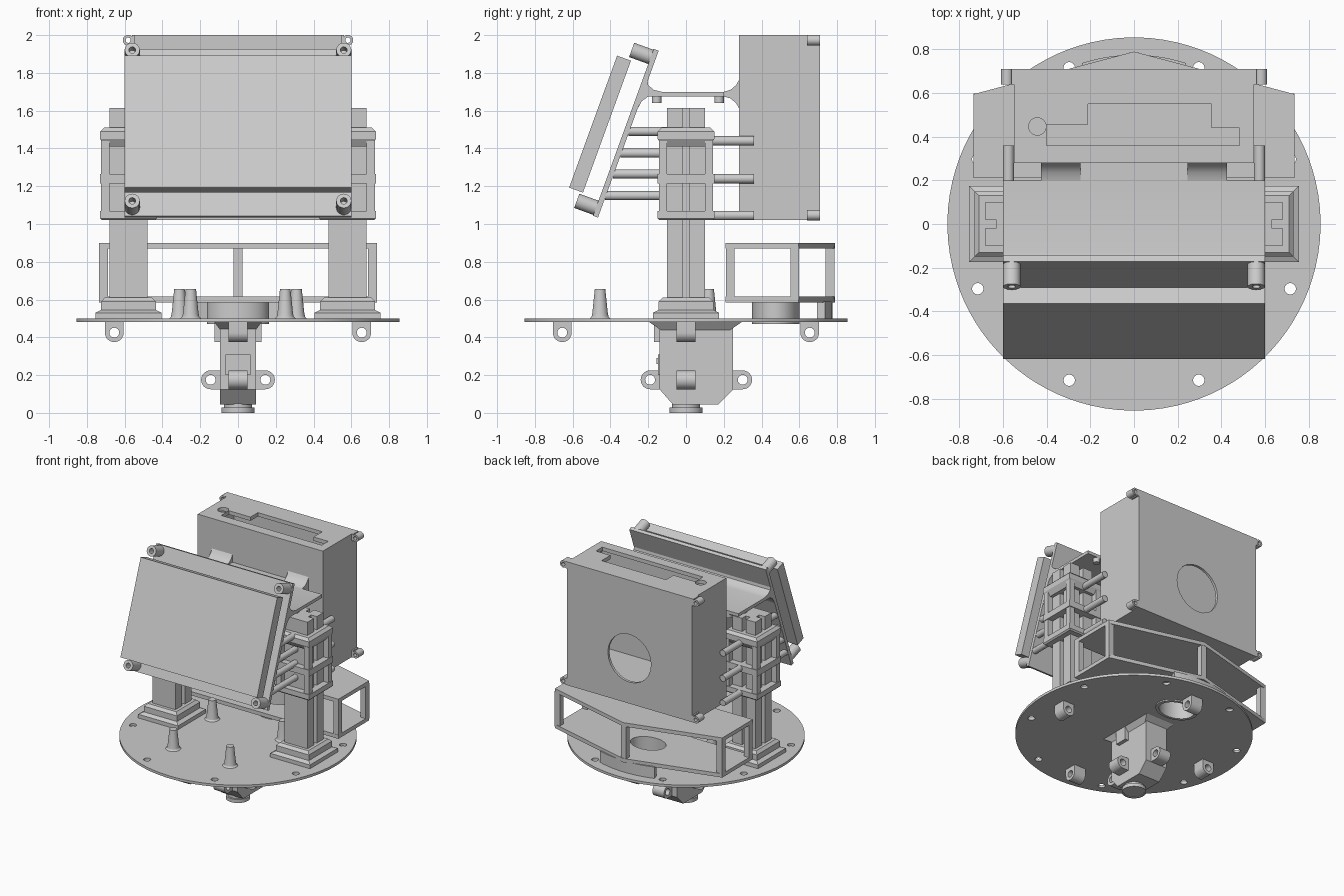
import bpy, bmesh, math
from mathutils import Vector

cube = bpy.data.objects.get("Cube")
if cube:
    bpy.data.objects.remove(cube)

grey = bpy.data.materials.new("light_grey")
grey.use_nodes = True
grey.diffuse_color = (0.6, 0.6, 0.6, 1)
grey.node_tree.nodes["Principled BSDF"].inputs["Base Color"].default_value = (0.6, 0.6, 0.6, 1)


def finish(name, bm):
    bmesh.ops.recalc_face_normals(bm, faces=bm.faces)
    mesh = bpy.data.meshes.new(name)
    bm.to_mesh(mesh)
    bm.free()
    mesh.materials.append(grey)
    ob = bpy.data.objects.new(name, mesh)
    bpy.context.collection.objects.link(ob)
    return ob


def prism(name, pts, lo, hi, axis):
    """Extrude a flat outline along an axis."""
    place = {"X": lambda p, t: (t, p[0], p[1]),
             "Y": lambda p, t: (p[0], t, p[1]),
             "Z": lambda p, t: (p[0], p[1], t)}[axis]
    bm = bmesh.new()
    a = [bm.verts.new(place(p, lo)) for p in pts]
    b = [bm.verts.new(place(p, hi)) for p in pts]
    bm.faces.new(a)
    bm.faces.new(b)
    for i in range(len(pts)):
        j = (i + 1) % len(pts)
        bm.faces.new((a[i], a[j], b[j], b[i]))
    return finish(name, bm)


def box(name, x, y, z):
    return prism(name, [(x[0], y[0]), (x[1], y[0]), (x[1], y[1]), (x[0], y[1])], z[0], z[1], "Z")


def stack(name, x, y, levels, sides=32, sy=1):
    """Loft rings (z, half width); four sides make a square."""
    grow = math.sqrt(2) if sides == 4 else 1
    bm = bmesh.new()
    rings = []
    for z, r in levels:
        angs = [(i + 0.5) * math.tau / sides for i in range(sides)]
        rings.append([bm.verts.new((x + r * grow * math.cos(t), y + sy * r * grow * math.sin(t), z))
                      for t in angs])
    bm.faces.new(rings[0])
    bm.faces.new(rings[-1])
    for a, b in zip(rings, rings[1:]):
        for i in range(sides):
            j = (i + 1) % sides
            bm.faces.new((a[i], a[j], b[j], b[i]))
    return finish(name, bm)


def rod(name, p, q, r):
    p, q = Vector(p), Vector(q)
    bm = bmesh.new()
    bmesh.ops.create_cone(bm, cap_ends=True, segments=24, radius1=r, radius2=r, depth=(q - p).length)
    turn = Vector((0, 0, 1)).rotation_difference(q - p).to_matrix()
    bmesh.ops.rotate(bm, matrix=turn, verts=bm.verts)
    bmesh.ops.translate(bm, vec=(p + q) / 2, verts=bm.verts)
    return finish(name, bm)


def cut(ob, cutter):
    mod = ob.modifiers.new("cut", "BOOLEAN")
    mod.operation = "DIFFERENCE"
    mod.object = cutter
    bpy.context.view_layer.objects.active = ob
    bpy.ops.object.modifier_apply(modifier=mod.name)
    bpy.data.objects.remove(cutter)


def lug(name, c, toward, axis):
    """Round-ended eye that runs from its centre toward the part holding it."""
    base = math.atan2(toward[1], toward[0]) + math.pi / 2
    pts = [(c[0] + 0.05 * math.cos(base + math.pi * i / 16), c[1] + 0.05 * math.sin(base + math.pi * i / 16))
           for i in range(17)]
    pts += [(pts[-1][0] + toward[0], pts[-1][1] + toward[1]), (pts[0][0] + toward[0], pts[0][1] + toward[1])]
    ob = prism(name, pts, -0.05, 0.05, axis)
    ends = [(t, *c) if axis == "X" else (c[0], t, c[1]) for t in (-0.1, 0.1)]
    cut(ob, rod("cutter", *ends, 0.026))


# Round base plate with rim holes and an oval opening
plate = stack("base_plate", 0, 0, [(0.48, 0.855), (0.5, 0.855)], 96)
for k in range(8):
    t = math.radians(22.5 + 45 * k)
    x, y = 0.775 * math.cos(t), 0.775 * math.sin(t)
    cut(plate, rod("cutter", (x, y, 0.4), (x, y, 0.6), 0.026))
cut(plate, stack("cutter", 0, 0.475, [(0.4, 0.14), (0.6, 0.14)], sy=0.74))
collar = stack("opening_collar", 0, 0.475, [(0.47, 0.165), (0.585, 0.165)], sy=0.76)
cut(collar, stack("cutter", 0, 0.475, [(0.4, 0.14), (0.7, 0.14)], sy=0.74))

# Curved block at the rear rim
arc = [math.radians(72 + 3 * i) for i in range(13)]
rim = [(0.775 * math.cos(t), 0.775 * math.sin(t)) for t in arc]
rim += [(0.73 * math.cos(t), 0.73 * math.sin(t)) for t in reversed(arc)]
prism("rear_rim_block", rim, 0.5, 0.59, "Z")

# Eyes below the plate and around the sensor pod
for s in (-1, 1):
    lug("plate_side_lug", (0.655 * s, 0.425), (0, 0.06), "Y")
    lug("plate_end_lug", (0.655 * s, 0.425), (0, 0.06), "X")
    lug("pod_side_lug", (0.145 * s, 0.175), (-0.06 * s, 0), "Y")
    lug("pod_end_lug", (0.055 + 0.245 * s, 0.175), (-0.06 * s, 0), "X")

# Sensor pod with lens
pod = [(-0.14, 0.48), (-0.14, 0.125), (-0.07, 0.045), (0.17, 0.045), (0.25, 0.125), (0.25, 0.48)]
prism("sensor_pod", pod, -0.095, 0.095, "X")
stack("pod_flange", 0, 0.05, [(0.44, 0.095), (0.48, 0.125)], 4, 1.95)
box("pod_front_plate", (-0.065, 0.065), (-0.149, -0.13), (0.2, 0.31))
box("pod_front_button", (-0.028, 0.028), (-0.156, -0.14), (0.26, 0.29))
box("pod_top_block", (-0.05, 0.05), (-0.17, -0.13), (0.375, 0.48))
for s in (-1, 1):
    box("pod_side_block", sorted((0.09 * s, 0.125 * s)), (-0.05, 0.05), (0.375, 0.48))
stack("lens", 0, 0, [(0.005, 0.06), (0.005, 0.075), (0, 0.075), (0, 0.088), (0.028, 0.088),
                     (0.028, 0.075), (0.06, 0.075)])

# Small tapered pegs
for s in (-1, 1):
    for x, y in ((0.31, 0.12), (0.25, -0.455)):
        stack("peg", x * s, y, [(0.5, 0.055), (0.51, 0.045), (0.53, 0.041), (0.655, 0.028)])

# Slotted columns with feet and clamp cages
for s in (-1, 1):
    cx = 0.58 * s
    outline = []
    for k in range(4):
        c, n = round(math.cos(k * math.pi / 2)), round(math.sin(k * math.pi / 2))
        side = [(0.1, -0.1)]
        if k != 3:
            side += [(0.1, -0.018), (0.05, -0.018), (0.05, 0.018), (0.1, 0.018)]
        outline += [(cx + u * c - v * n, u * n + v * c) for u, v in side]
    prism("column", outline, 0.5, 1.615, "Z")
    stack("column_foot", cx, 0, [(0.5, 0.175), (0.53, 0.175), (0.545, 0.145), (0.59, 0.145), (0.61, 0.125)], 4)
    stack("clamp_top", cx, 0, [(1.41, 0.125), (1.45, 0.15), (1.49, 0.15), (1.51, 0.13)], 4)
    stack("clamp_middle", cx, 0, [(1.215, 0.15), (1.265, 0.15)], 4)
    stack("clamp_bottom", cx, 0, [(1.02, 0.14), (1.03, 0.15), (1.07, 0.15)], 4)
    for u in (-0.122, 0.122):
        for v in (-0.122, 0.122):
            box("clamp_bar", (cx + u - 0.022, cx + u + 0.022), (v - 0.022, v + 0.022), (1.04, 1.46))
    for z in (1.49, 1.375, 1.265, 1.15):
        rod("front_rod", (0.575 * s, -0.47 + (z - 1.034) * 0.364, z), (0.575 * s, -0.08, z), 0.024)
    for z in (1.44, 1.24, 1.045):
        rod("rear_rod", (0.575 * s, 0.08, z), (0.575 * s, 0.36, z), 0.025)

# Tilted front panel
TILT = math.radians(20)


def tilted(a, b):
    return (-0.466 + a * math.sin(TILT) - b * math.cos(TILT), 1.034 + a * math.cos(TILT) + b * math.sin(TILT))


def slab(name, a, b):
    corners = [tilted(a[0], b[0]), tilted(a[1], b[0]), tilted(a[1], b[1]), tilted(a[0], b[1])]
    prism(name, corners, -0.6, 0.6, "X")


slab("panel_back", (0, 0.94), (0, 0.028))
slab("panel_front", (0.097, 0.84), (0.12, 0.198))
for s in (-1, 1):
    for a in (0.045, 0.895):
        post = rod("panel_post", (0.56 * s, *tilted(a, 0)), (0.56 * s, *tilted(a, 0.136)), 0.04)
        cut(post, rod("cutter", (0.56 * s, *tilted(a, 0.08)), (0.56 * s, *tilted(a, 0.2)), 0.018))

# Bridge shelf from the panel to the rear case
shelf = [(-0.13, 1.7), (-0.17, 1.71), (-0.2, 1.735), (-0.205, 1.77), (-0.255, 1.61), (-0.235, 1.65),
         (-0.2, 1.675), (0.2, 1.675), (0.2, 1.7)]
prism("bridge_shelf", shelf, -0.6, 0.6, "X")
box("bridge_tongue", (-0.425, 0.425), (0.19, 0.29), (1.675, 1.7))
flare = [(0.2, 1.7), (0.235, 1.71), (0.265, 1.735), (0.285, 1.77), (0.285, 1.605), (0.265, 1.64),
         (0.235, 1.665), (0.2, 1.675)]
for s in (-1, 1):
    prism("bridge_strap", flare, *sorted((0.245 * s, 0.425 * s)), "X")
    for y in (-0.155, 0.175):
        rod("shelf_stud", (0.5 * s, y, 1.64), (0.5 * s, y, 1.68), 0.025)

# Hollow rear case with round window, top slot and corner eyes
case = box("rear_case", (-0.55, 0.55), (0.28, 0.71), (1.02, 2.0))
cut(case, box("cutter", (-0.52, 0.52), (0.31, 0.69), (1.18, 1.97)))
cut(case, rod("cutter", (0, 0.6, 1.38), (0, 0.8, 1.38), 0.19))
slot = [(-0.4, 0.36), (0.484, 0.36), (0.484, 0.44), (0.356, 0.44), (0.356, 0.55), (-0.21, 0.55),
        (-0.21, 0.457), (-0.4, 0.457)]
cut(case, prism("cutter", slot, 1.9, 2.1, "Z"))
cut(case, rod("cutter", (-0.443, 0.447, 1.9), (-0.443, 0.447, 2.1), 0.04))
for s in (-1, 1):
    for z in (1.047, 1.973):
        eye = rod("case_eye", (0.582 * s, 0.64, z), (0.582 * s, 0.71, z), 0.028)
        cut(eye, rod("cutter", (0.582 * s, 0.6, z), (0.582 * s, 0.75, z), 0.014))
        box("case_eye_web", sorted((0.54 * s, 0.562 * s)), (0.64, 0.71), (z - 0.027, z + 0.027))

# Open rear tray with a pointed back
tray = [(-0.735, 0.21), (0.735, 0.21), (0.735, 0.595), (0, 0.79), (-0.735, 0.595)]
prism("tray_top", tray, 0.87, 0.9, "Z")
floor = prism("tray_floor", tray, 0.585, 0.615, "Z")
cut(floor, stack("cutter", 0, 0.475, [(0.5, 0.14), (0.7, 0.14)], sy=0.74))
for x, y in ((-0.712, 0.235), (0.712, 0.235), (-0.712, 0.575), (0.712, 0.575), (0, 0.762)):
    box("tray_post", (x - 0.023, x + 0.023), (y - 0.023, y + 0.023), (0.6, 0.88))

# Smooth the round parts, keep hard edges
bpy.ops.object.select_all(action="DESELECT")
for ob in bpy.context.scene.objects:
    if ob.type == "MESH":
        ob.select_set(True)
        bpy.context.view_layer.objects.active = ob
bpy.ops.object.shade_smooth_by_angle(angle=math.radians(30))
